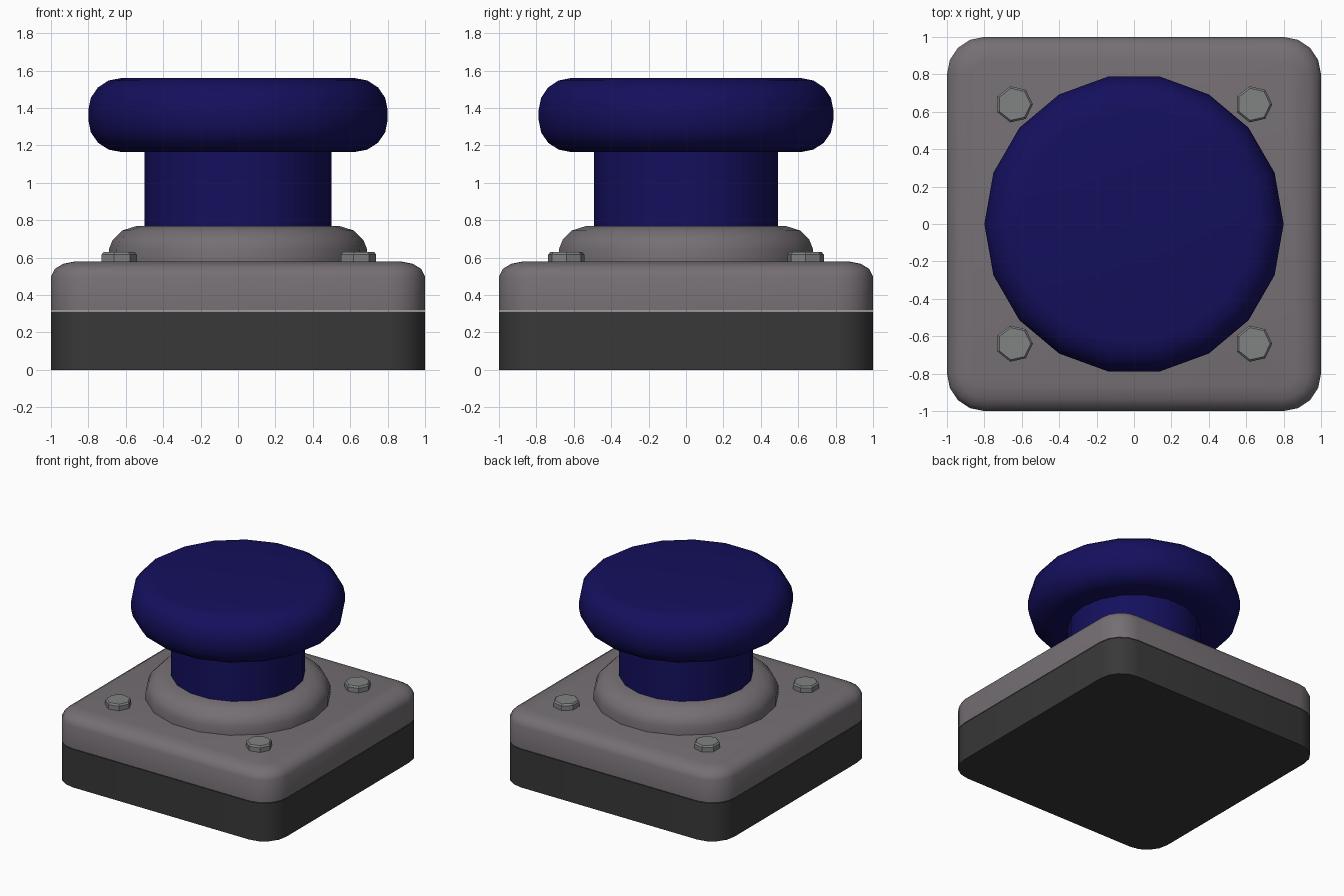
import bpy, bmesh
from math import sin, cos, pi, radians

if "Cube" in bpy.data.objects:
    bpy.data.objects.remove(bpy.data.objects["Cube"])

def material(name, rgb):
    m = bpy.data.materials.new(name)
    m.diffuse_color = (*rgb, 1)
    m.use_nodes = True
    m.node_tree.nodes["Principled BSDF"].inputs["Base Color"].default_value = m.diffuse_color
    return m

BLUE = material("blue", (0.007, 0.005, 0.11))
GREY = material("warm_grey", (0.18, 0.16, 0.175))
DARK = material("dark", (0.04, 0.04, 0.04))
STEEL = material("steel", (0.22, 0.23, 0.23))

def loft(name, rings, mat, loc=(0, 0, 0)):
    """Skin a stack of equal-length rings and cap both ends."""
    bm = bmesh.new()
    loops = [[bm.verts.new(p) for p in ring] for ring in rings]
    n = len(loops[0])
    for a, b in zip(loops, loops[1:]):
        for i in range(n):
            j = (i + 1) % n
            bm.faces.new((a[i], a[j], b[j], b[i]))
    bm.faces.new(loops[0][::-1])
    bm.faces.new(loops[-1])
    me = bpy.data.meshes.new(name)
    bm.to_mesh(me)
    bm.free()
    me.materials.append(mat)
    ob = bpy.data.objects.new(name, me)
    ob.location = loc
    bpy.context.collection.objects.link(ob)
    bpy.ops.object.select_all(action='DESELECT')
    ob.select_set(True)
    bpy.context.view_layer.objects.active = ob
    bpy.ops.object.shade_smooth_by_angle(angle=radians(35))
    return ob

def circle(r, z, n=18):
    return [(r * cos(2 * pi * i / n), r * sin(2 * pi * i / n), z) for i in range(n)]

def rounded_square(inset, z, radius=0.2, seg=4):
    pts, c, r = [], 1 - radius, radius - inset
    for k, (sx, sy) in enumerate(((1, 1), (-1, 1), (-1, -1), (1, -1))):
        for i in range(seg + 1):
            a = pi / 2 * (k + i / seg)
            pts.append((sx * c + r * cos(a), sy * c + r * sin(a), z))
    return pts

# Two-part housing with a thin seam
loft("lower_housing", [rounded_square(0, 0), rounded_square(0, 0.313)], DARK)
loft("upper_housing", [rounded_square(i, z) for i, z in
     ((0, 0.318), (0, 0.5), (0.02, 0.54), (0.065, 0.567), (0.13, 0.58))], GREY)

# Rounded collar around the stem
loft("collar", [circle(r, z) for r, z in
     ((0.69, 0.57), (0.69, 0.645), (0.67, 0.695), (0.62, 0.745), (0.54, 0.77))], GREY)

# Button stem and mushroom cap
loft("button_stem", [circle(0.5, 0.76), circle(0.5, 1.17)], BLUE)
arc = [(0.625 + 0.175 * sin(pi * i / 8), 0.17 * (1 - cos(pi * i / 8))) for i in range(5)]
cap = [(r, 1.165 + h) for r, h in arc] + [(r, 1.56 - h) for r, h in reversed(arc)]
loft("button_cap", [circle(r, z) for r, z in cap], BLUE)

# Corner bolts, seven-sided
for x, sx in ((-0.64, "left"), (0.64, "right")):
    for y, sy in ((-0.64, "front"), (0.64, "back")):
        loft(f"bolt_{sy}_{sx}", [circle(r, z, 7) for r, z in
             ((0.099, 0.56), (0.099, 0.617), (0.088, 0.63))], STEEL, (x, y, 0))
